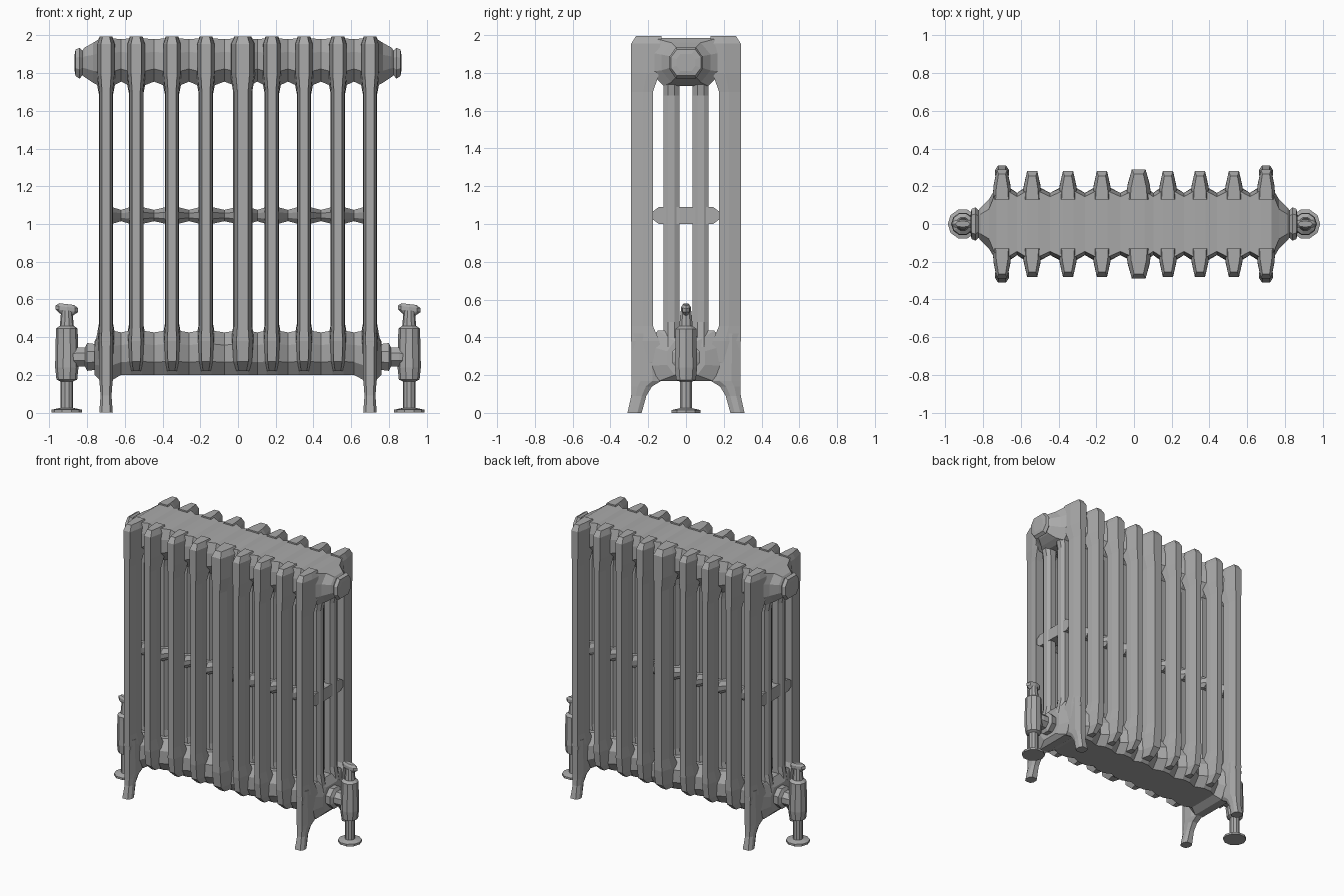
import bpy, bmesh, math
from mathutils import Vector

if "Cube" in bpy.data.objects:
    bpy.data.objects.remove(bpy.data.objects["Cube"])

iron = bpy.data.materials.new("cast_iron_grey")
iron.use_nodes = True
GREY = (0.4, 0.4, 0.4, 1)
iron.diffuse_color = GREY
iron.node_tree.nodes["Principled BSDF"].inputs["Base Color"].default_value = GREY


def loft(name, rings):
    """Skin a closed solid through rings that share a point count."""
    bm = bmesh.new()
    loops = [[bm.verts.new(p) for p in ring] for ring in rings]
    n = len(loops[0])
    for a, b in zip(loops, loops[1:]):
        for i in range(n):
            j = (i + 1) % n
            bm.faces.new((a[i], a[j], b[j], b[i]))
    bm.faces.new(loops[0][::-1])
    bm.faces.new(loops[-1])
    bmesh.ops.recalc_face_normals(bm, faces=bm.faces)
    mesh = bpy.data.meshes.new(name)
    bm.to_mesh(mesh)
    bm.free()
    mesh.materials.append(iron)
    obj = bpy.data.objects.new(name, mesh)
    bpy.context.collection.objects.link(obj)
    return obj


def octagon(x, hy, z0, z1, top=0.6, bottom=0.6):
    """Eight-sided ring facing along x, with its own flat widths above and below."""
    mid, h = (z0 + z1) / 2, (z1 - z0) / 2
    half = [(top * hy, z1), (hy, mid + 0.4 * h), (hy, mid - 0.4 * h), (bottom * hy, z0)]
    pts = half + [(-y, z) for y, z in reversed(half)]
    return [Vector((x, y, z)) for y, z in pts]


def circle(x, z, r, n=10, squash=1.0):
    return [Vector((x + r * math.cos(2 * math.pi * i / n),
                    squash * r * math.sin(2 * math.pi * i / n), z)) for i in range(n)]


def rib(x, z, inner, outer, hw, side):
    """Column cross-section that narrows toward its outer face."""
    mid = inner + 0.45 * (outer - inner)
    half = [(hw, inner), (hw * 0.9, mid), (hw * 0.55, outer)]
    pts = half + [(-w, y) for w, y in reversed(half)]
    return [Vector((x + w, side * y, z)) for w, y in pts]


def box_ring(x, z, hw, y0, y1):
    c = 0.3 * (y1 - y0)
    half = [(hw * 0.6, y0), (hw, y0 + c), (hw, y1 - c), (hw * 0.6, y1)]
    pts = half + [(-w, y) for w, y in reversed(half)]
    return [Vector((x + w, y, z)) for w, y in pts]


sections = [-0.70, -0.54, -0.35, -0.17, 0.025, 0.18, 0.35, 0.53, 0.70]
gaps = [(a + b) / 2 for a, b in zip(sections, sections[1:])]

# Headers and middle tie swell at every section and pinch between them
top_rings, low_rings, tie_rings = [], [], []
for i, x in enumerate(sections):
    end = i in (0, len(sections) - 1)
    for dx in (-0.03, 0.03):
        top_rings.append(octagon(x + dx, 0.195, 1.73, 1.985, 0.9, 0.6))
        low_rings.append(octagon(x + dx, 0.20, 0.17 if end else 0.2, 0.435, 0.75, 0.7))
        tie_rings.append(octagon(x + dx, 0.18, 1.0, 1.09, 0.8, 0.8))
    if i < len(gaps):
        top_rings.append(octagon(gaps[i], 0.165, 1.755, 1.98, 0.88, 0.6))
        low_rings.append(octagon(gaps[i], 0.165, 0.2, 0.425, 0.6, 0.7))
        tie_rings.append(octagon(gaps[i], 0.09, 1.015, 1.075, 0.7, 0.7))

# Tapered ends of the top header with a rimmed plug
taper = [(0.77, 0.13, 1.75, 1.96), (0.815, 0.085, 1.78, 1.935), (0.825, 0.072, 1.79, 1.92),
         (0.84, 0.088, 1.77, 1.935), (0.862, 0.08, 1.785, 1.925), (0.866, 0.05, 1.81, 1.90)]
ends = {s: [octagon(s * x, hy, a, b) for x, hy, a, b in taper] for s in (-1, 1)}
loft("top_header", ends[-1][::-1] + top_rings + ends[1])
loft("bottom_header", [octagon(-0.76, 0.1, 0.2, 0.38)] + low_rings + [octagon(0.76, 0.1, 0.2, 0.38)])
loft("middle_tie", tie_rings)

# Four columns in each section
for i, x in enumerate(sections):
    end = i in (0, len(sections) - 1)
    hw = 0.06 if i == 4 else 0.045
    out = 0.29 if end or i == 4 else 0.28
    for side, label in ((-1, "front"), (1, "back")):
        loft(f"{label}_outer_column_{i + 1}", [
            rib(x, 0.22, 0.13, out - 0.07, hw * 0.6, side),
            rib(x, 0.27, 0.13, out - 0.015, hw * 0.9, side),
            rib(x, 0.38, 0.14, out, hw, side),
            rib(x, 0.46, 0.175, out, hw * 0.85, side),
            rib(x, 1.70, 0.175, out, hw * 0.85, side),
            rib(x, 1.80, 0.14, out, hw * 1.1, side),
            rib(x, 1.955, 0.13, out, hw * 1.1, side),
            rib(x, 1.995, 0.13, out - 0.025, hw * 0.75, side)])
        y0, y1 = sorted((side * 0.035, side * 0.12))
        loft(f"{label}_inner_column_{i + 1}", [
            box_ring(x, z, w, y0, y1)
            for z, w in ((0.35, 0.06), (0.48, 0.036), (1.68, 0.036), (1.8, 0.06))])

# Splayed feet under the end sections
leg_levels = [(0.42, 0.14, 0.29, 0.036), (0.17, 0.13, 0.288, 0.036), (0.14, 0.18, 0.288, 0.033),
              (0.09, 0.21, 0.29, 0.029), (0.0, 0.235, 0.31, 0.036)]
for sx, lx in ((-1, "right"), (1, "left")):
    for sy, ly in ((-1, "front"), (1, "back")):
        loft(f"{ly}_{lx}_foot", [
            box_ring(sx * 0.70, z, w, *sorted((sy * a, sy * b))) for z, a, b, w in leg_levels])

# Valves: floor flange, pipe, body, spindle, handle and union
valve_profile = [(0.0, 0.08), (0.015, 0.08), (0.025, 0.034), (0.165, 0.034), (0.175, 0.055),
                 (0.24, 0.062), (0.42, 0.058), (0.445, 0.058), (0.46, 0.037), (0.54, 0.03)]
union_profile = [(0.70, 0.085), (0.745, 0.085), (0.755, 0.068), (0.80, 0.074),
                 (0.812, 0.05), (0.855, 0.05), (0.91, 0.04)]
for s, label in ((-1, "right"), (1, "left")):
    x = s * 0.908
    loft(f"{label}_valve", [circle(x, z, r) for z, r in valve_profile])
    handle = [circle(x, z, r, 8, 0.42) for z, r in ((0.52, 0.035), (0.54, 0.06), (0.56, 0.06), (0.575, 0.04))]
    for ring in handle:
        for p in ring:
            p.z -= s * 0.12 * (p.x - x) * s
    loft(f"{label}_valve_handle", handle)
    loft(f"{label}_valve_union", [octagon(s * ux, r, 0.295 - r, 0.295 + r, 0.4, 0.4)
                                  for ux, r in union_profile])
